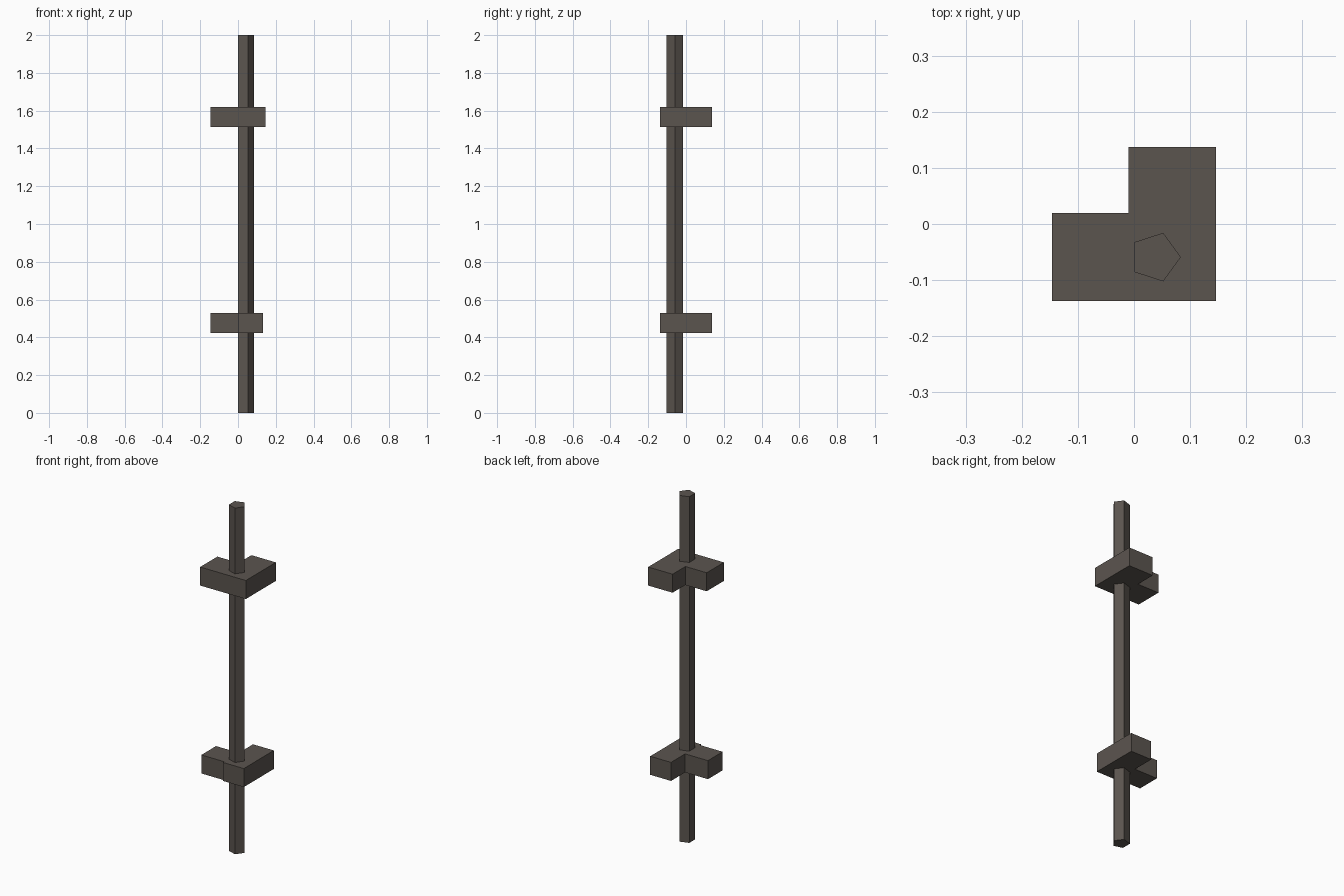
import bpy, bmesh, math

if "Cube" in bpy.data.objects:
    bpy.data.objects.remove(bpy.data.objects["Cube"])

# Single dark weathered material
mat = bpy.data.materials.new("dark_grey_brown")
mat.diffuse_color = (0.105, 0.090, 0.078, 1.0)
mat.use_nodes = True
mat.node_tree.nodes["Principled BSDF"].inputs["Base Color"].default_value = mat.diffuse_color


def prism(name, outline, z0, z1):
    """Extrude a flat outline upward from z0 to z1."""
    bm = bmesh.new()
    base = bm.faces.new([bm.verts.new((x, y, z0)) for x, y in outline])
    res = bmesh.ops.extrude_face_region(bm, geom=[base], use_keep_orig=True)
    top = [v for v in res["geom"] if isinstance(v, bmesh.types.BMVert)]
    bmesh.ops.translate(bm, verts=top, vec=(0, 0, z1 - z0))
    bmesh.ops.recalc_face_normals(bm, faces=bm.faces)
    mesh = bpy.data.meshes.new(name)
    bm.to_mesh(mesh)
    bm.free()
    mesh.materials.append(mat)
    obj = bpy.data.objects.new(name, mesh)
    bpy.context.collection.objects.link(obj)
    return obj


# Five-sided pole
R, CX, CY = 0.0455, 0.038, -0.059
pole = [(CX + R * math.cos(math.tau * i / 5), CY + R * math.sin(math.tau * i / 5))
        for i in range(5)]
prism("pole", pole, 0.0, 2.0)

# Upper corner bracket: L-shaped with flush outer faces
prism("upper_bracket",
      [(-0.146, -0.137), (0.146, -0.137), (0.146, 0.137),
       (-0.01, 0.137), (-0.01, 0.02), (-0.146, 0.02)], 1.513, 1.62)

# Lower corner bracket: narrower arms, side arm set back slightly at the front
prism("lower_bracket",
      [(-0.146, -0.126), (0.0, -0.126), (0.0, -0.137), (0.133, -0.137),
       (0.133, 0.137), (0.0, 0.137), (0.0, 0.008), (-0.146, 0.008)], 0.423, 0.53)
